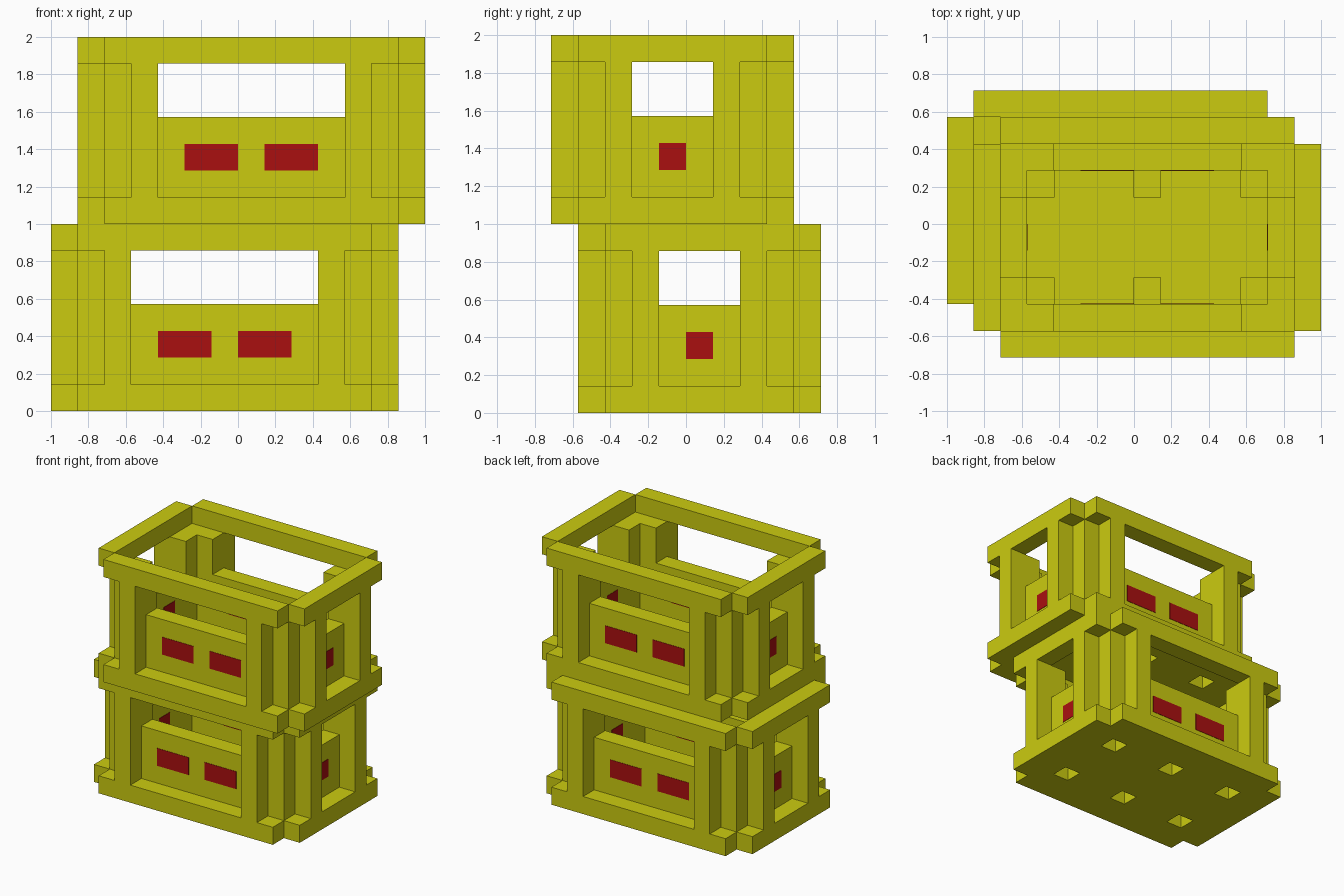
import bpy, bmesh

if "Cube" in bpy.data.objects:
    bpy.data.objects.remove(bpy.data.objects["Cube"])

U = 1 / 7            # one block of the grid
NX, NY = 13, 9       # crate footprint in blocks


def material(name, rgb):
    m = bpy.data.materials.new(name)
    m.diffuse_color = (*rgb, 1)
    m.use_nodes = True
    m.node_tree.nodes["Principled BSDF"].inputs["Base Color"].default_value = m.diffuse_color
    return m


yellow = material("yellow plastic", (0.6, 0.6, 0.005))
red = material("red label", (0.4, 0.005, 0.005))


def prism(name, outlines, z0, z1, origin, mat):
    """Extrude flat outlines (block units) from z0 to z1."""
    bm = bmesh.new()
    for pts in outlines:
        bm.faces.new([bm.verts.new((x, y, z0)) for x, y in pts])
    bmesh.ops.remove_doubles(bm, verts=bm.verts, dist=0.001)
    res = bmesh.ops.extrude_face_region(bm, geom=bm.faces[:], use_keep_orig=True)
    top = [g for g in res["geom"] if isinstance(g, bmesh.types.BMVert)]
    bmesh.ops.translate(bm, verts=top, vec=(0, 0, z1 - z0))
    for v in bm.verts:
        v.co = [(c + o) * U for c, o in zip(v.co, origin)]
    bmesh.ops.recalc_face_normals(bm, faces=bm.faces)
    me = bpy.data.meshes.new(name)
    bm.to_mesh(me)
    bm.free()
    me.materials.append(mat)
    ob = bpy.data.objects.new(name, me)
    bpy.context.collection.objects.link(ob)


def rect(x0, x1, y0, y1):
    return [(x0, y0), (x1, y0), (x1, y1), (x0, y1)]


def mirrored(pts, fx, fy):
    return [(NX - x if fx else x, NY - y if fy else y) for x, y in pts]


# stepped corner post cross-section
POST = [(2, 0), (3, 0), (3, 2), (2, 2), (2, 3), (0, 3), (0, 2), (1, 2), (1, 1), (2, 1)]
E = 0.02             # labels stand a hair proud of the panels


def crate(tag, origin):
    # floor: notched corners and six drain holes
    cells = [rect(x, x + 1, y, y + 1) for x in range(NX) for y in range(NY)
             if not (x in (0, NX - 1) and y in (0, NY - 1))
             and not (x in (2, 6, 10) and y in (2, 6))]
    prism(tag + "_floor", cells, 0, 1, origin, yellow)
    for fx in (0, 1):
        for fy in (0, 1):
            prism(f"{tag}_corner_post_{fx}{fy}", [mirrored(POST, fx, fy)], 1, 6, origin, yellow)
    for f in (0, 1):
        # long sides: rim, panel and two labels
        prism(f"{tag}_long_rim_{f}", [mirrored(rect(1, 12, 0, 1), 0, f)], 6, 7, origin, yellow)
        prism(f"{tag}_long_panel_{f}", [mirrored(rect(3, 10, 1, 2), 0, f)], 1, 4, origin, yellow)
        for x in (4, 7):
            prism(f"{tag}_long_label_{f}_{x}", [mirrored(rect(x, x + 2, 1 - E, 2 + E), 0, f)],
                  2, 3, origin, red)
        # short sides: rim, panel and one label
        prism(f"{tag}_short_rim_{f}", [mirrored(rect(0, 1, 1, 8), f, 0)], 6, 7, origin, yellow)
        prism(f"{tag}_short_panel_{f}", [mirrored(rect(1, 2, 3, 6), f, 0)], 1, 4, origin, yellow)
        prism(f"{tag}_short_label_{f}", [mirrored(rect(1 - E, 2 + E, 4, 5), f, 0)],
              2, 3, origin, red)


# two crates stacked with a one-block diagonal offset
crate("lower_crate", (-7, -4, 0))
crate("upper_crate", (-6, -5, 7))
